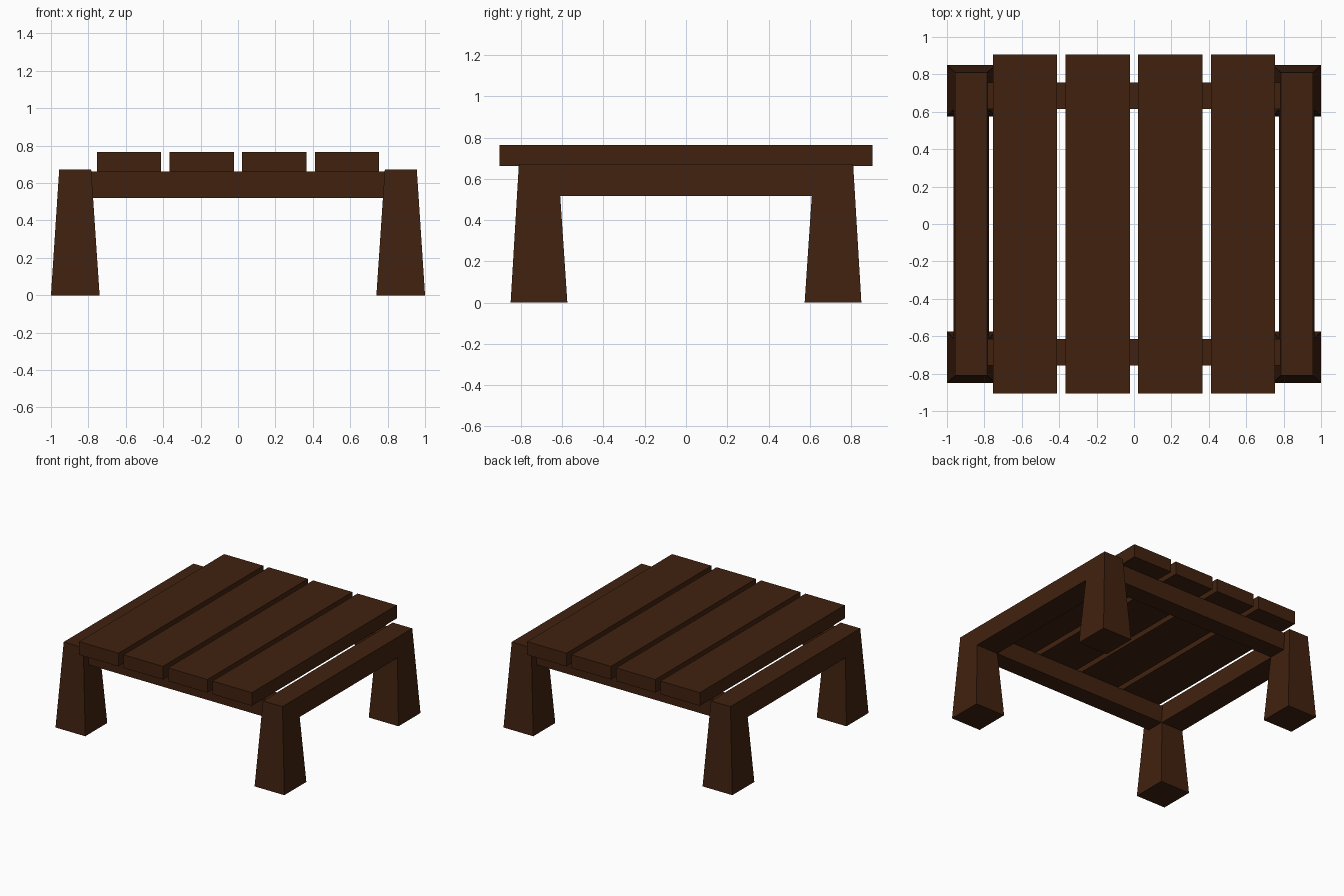
import bpy

cube = bpy.data.objects.get("Cube")
if cube:
    bpy.data.objects.remove(cube, do_unlink=True)

# Dark brown wood
wood = bpy.data.materials.new("dark_brown_wood")
wood.use_nodes = True
colour = (0.052, 0.0155, 0.0047, 1)
wood.diffuse_color = colour
bsdf = next(n for n in wood.node_tree.nodes if n.type == 'BSDF_PRINCIPLED')
bsdf.inputs["Base Color"].default_value = colour
bsdf.inputs["Roughness"].default_value = 0.8

BOX_FACES = [(0, 3, 2, 1), (4, 5, 6, 7), (0, 1, 5, 4),
             (1, 2, 6, 5), (2, 3, 7, 6), (3, 0, 4, 7)]


def block(name, bottom, top, z0, z1):
    """Six-sided block between two (x0, x1, y0, y1) rectangles."""
    verts = []
    for (x0, x1, y0, y1), z in ((bottom, z0), (top, z1)):
        verts += [(x0, y0, z), (x1, y0, z), (x1, y1, z), (x0, y1, z)]
    mesh = bpy.data.meshes.new(name)
    mesh.from_pydata(verts, [], BOX_FACES)
    mesh.materials.append(wood)
    obj = bpy.data.objects.new(name, mesh)
    bpy.context.collection.objects.link(obj)
    return obj


def mirrored(rect, sx, sy):
    x0, x1, y0, y1 = rect
    return (*sorted((x0 * sx, x1 * sx)), *sorted((y0 * sy, y1 * sy)))


FRAME_TOP, RAIL_BOTTOM = 0.672, 0.517
foot = (0.74, 1.0, 0.575, 0.85)
head = (0.785, 0.956, 0.62, 0.81)
# Leg cross-section at the underside of the rails
t = RAIL_BOTTOM / FRAME_TOP
knee = [a + (b - a) * t for a, b in zip(foot, head)]

# Tapered legs
for sx, side in ((1, "left"), (-1, "right")):
    for sy, end in ((-1, "front"), (1, "back")):
        block(f"{end}_{side}_leg", mirrored(foot, sx, sy),
              mirrored(head, sx, sy), 0, FRAME_TOP)

    # Side rail follows the taper of the legs
    low = (knee[0], knee[1], -knee[2], knee[2])
    high = (head[0], head[1], -head[2], head[2])
    block(f"{side}_side_rail", mirrored(low, sx, 1), mirrored(high, sx, 1),
          RAIL_BOTTOM, FRAME_TOP)

# Cross rails under the planks
for sy, end in ((-1, "front"), (1, "back")):
    rect = mirrored((-0.785, 0.785, 0.615, 0.757), 1, sy)
    block(f"{end}_cross_rail", rect, rect, 0.52, 0.661)

# Top planks
for i in range(4):
    x = (i - 1.5) * 0.3885
    rect = (x - 0.172, x + 0.172, -0.905, 0.905)
    block(f"top_plank_{i + 1}", rect, rect, 0.661, 0.765)
